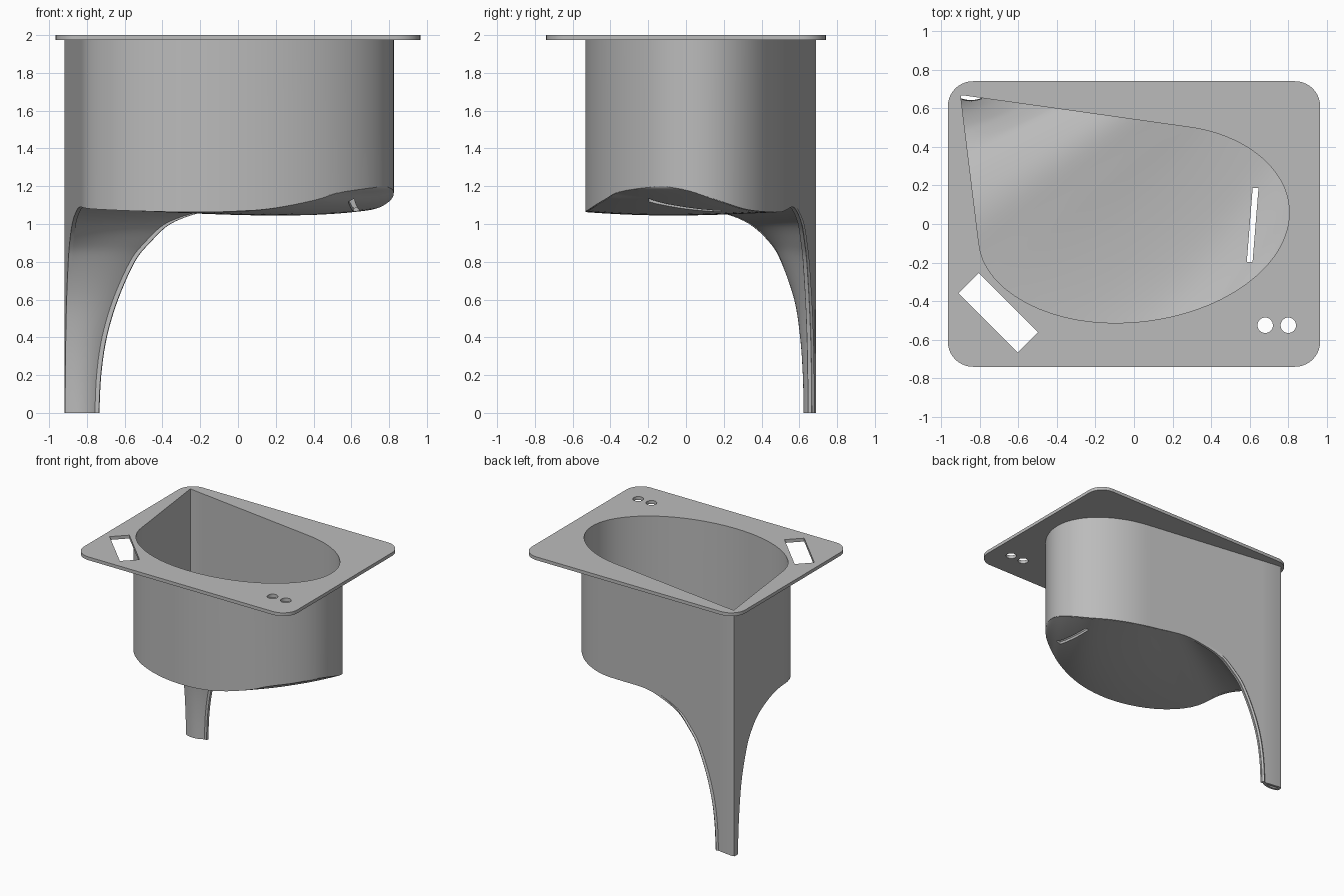
import bpy, bmesh, math
from mathutils import Vector
from mathutils.geometry import interpolate_bezier

if "Cube" in bpy.data.objects:
    bpy.data.objects.remove(bpy.data.objects["Cube"])

WALL = 0.02          # shell thickness
PLATE_Z = 1.973      # underside of the top plate
TOP = 2.0

grey = bpy.data.materials.new("plain_grey")
grey.use_nodes = True
grey.diffuse_color = (0.5, 0.5, 0.5, 1)
grey.node_tree.nodes["Principled BSDF"].inputs["Base Color"].default_value = (0.5, 0.5, 0.5, 1)


def make_object(name, verts, faces):
    mesh = bpy.data.meshes.new(name)
    mesh.from_pydata(verts, [], faces)
    mesh.materials.append(grey)
    obj = bpy.data.objects.new(name, mesh)
    bpy.context.collection.objects.link(obj)
    return obj


def add_thickness(obj, amount, offset=-1):
    mod = obj.modifiers.new("thickness", 'SOLIDIFY')
    mod.thickness, mod.offset, mod.use_even_offset = amount, offset, True


def finish(obj):
    """Apply the modifiers and shade smooth, keeping sharp edges."""
    bpy.ops.object.select_all(action='DESELECT')
    obj.select_set(True)
    bpy.context.view_layer.objects.active = obj
    bpy.ops.object.convert(target='MESH')
    bpy.ops.object.shade_smooth_by_angle(angle=math.radians(35))


def bezier(a, ha, hb, b, n=24):
    return interpolate_bezier(*[Vector((*p, 0)) for p in (a, ha, hb, b)], n)


def along(path, dist):
    """Point at an arc length along a polyline."""
    for a, b in zip(path, path[1:]):
        step = (b - a).length
        if dist <= step:
            return a.lerp(b, dist / step) if step else a.copy()
        dist -= step
    return path[-1].copy()


def length(path):
    return sum((b - a).length for a, b in zip(path, path[1:]))


def catmull(points, sub):
    out = []
    for i in range(len(points) - 1):
        p0, p1 = points[max(i - 1, 0)], points[i]
        p2, p3 = points[i + 1], points[min(i + 2, len(points) - 1)]
        for k in range(sub):
            t = k / sub
            out.append(0.5 * (2 * p1 + (p2 - p0) * t + (2 * p0 - 5 * p1 + 4 * p2 - p3) * t ** 2
                              + (3 * p1 - p0 - 3 * p2 + p3) * t ** 3))
    return out + [points[-1]]


# Basin outline: two paths leave the spout corner and meet at the far end
corner = Vector((-0.922, 0.692, 0))
back_arc = bezier((0.3, 0.52), (0.58, 0.48), (0.825, 0.3), (0.825, 0.06))
front_arc = bezier((0.825, 0.06), (0.825, -0.26), (0.4, -0.533), (-0.1, -0.533), 40)
side_arc = bezier((-0.1, -0.533), (-0.48, -0.533), (-0.79, -0.35), (-0.822, -0.12))
far = 8
back_path = [corner] + back_arc + front_arc[1:far + 1]
left_path = [corner] + side_arc[::-1] + front_arc[far:-1][::-1]

# Stations: distance along left path, height there, distance along back path, height there
stations = [(0.055, 0, 0.19, 0), (0.065, 0.2, 0.20, 0.2), (0.085, 0.4, 0.23, 0.4),
            (0.12, 0.6, 0.29, 0.6), (0.19, 0.8, 0.38, 0.8), (0.25, 0.9, 0.46, 0.9),
            (0.36, 1.0, 0.57, 1.0), (0.51, 1.06, 0.73, 1.06), (0.69, 1.09, 0.9, 1.09),
            (0.95, 1.08, 1.15, 1.075), (1.3, 1.068, 1.35, 1.063), (1.65, 1.063, 1.55, 1.065),
            (1.95, 1.078, 1.72, 1.08), (2.22, 1.125, 1.88, 1.125), (2.4, 1.17, 2.03, 1.175),
            (length(left_path) - 0.015, 1.2, length(back_path) - 0.015, 1.2)]
rungs = []
for s in catmull([Vector(s) for s in stations], 5):
    a, b = along(left_path, s[0]), along(back_path, s[2])
    a.z, b.z = s[1], s[3]
    rungs.append((a, b))

# Basin floor running down into the spout, as a ladder of cross curves
COLS = 18
verts, faces = [], []
for i, (a, b) in enumerate(rungs):
    fade = i / (len(rungs) - 1)
    out = Vector((b.y - a.y, a.x - b.x, 0)) * 0.15 * max(0, 1 - 2.5 * fade)
    sag = 0.022 * math.sin(math.pi * max(0, fade - 0.6) / 0.4)
    for j in range(COLS + 1):
        t = 0.01 + 0.98 * j / COLS
        hump = 4 * t * (1 - t)
        verts.append(a.lerp(b, t) + out * hump - Vector((0, 0, sag * hump)))
row = COLS + 1
for i in range(len(rungs) - 1):
    for j in range(COLS):
        k = i * row + j
        faces.append((k, k + 1, k + row + 1, k + row))
floor = make_object("basin_floor", verts, faces)
add_thickness(floor, WALL)

# Drain slot cut through the floor
bpy.ops.mesh.primitive_cube_add(size=1, location=(0.615, -0.005, 1.1), rotation=(0, 0, -0.08))
cutter = bpy.context.object
cutter.name = "slot_cutter"
cutter.scale = (0.03, 0.385, 0.4)
cutter.hide_render = True
cut = floor.modifiers.new("slot", 'BOOLEAN')
cut.operation, cut.object, cut.solver = 'DIFFERENCE', cutter, 'EXACT'
finish(floor)
bpy.data.objects.remove(cutter)

# Basin wall, following the floor edge up to the plate
left_tip, back_tip = along(left_path, 0.03), along(back_path, 0.03)
mid_tip = (left_tip + back_tip + 2 * corner) / 4
loop = [a for a, b in reversed(rungs)] + [left_tip, mid_tip, back_tip] + [b for a, b in rungs]
n = len(loop)
verts = loop + [Vector((p.x, p.y, PLATE_Z)) for p in loop]
faces = [(i, n + i, n + (i + 1) % n, (i + 1) % n) for i in range(n)]
wall = make_object("basin_wall", verts, faces)
add_thickness(wall, WALL)
finish(wall)


# Top plate with the basin opening, a slanted slot and two round holes
def inset(points, amount):
    flat = [Vector((p.x, p.y)) for p in points]
    result = []
    for i, p in enumerate(flat):
        d1 = (p - flat[i - 1]).normalized()
        d2 = (flat[(i + 1) % len(flat)] - p).normalized()
        m = Vector((d1.y + d2.y, -d1.x - d2.x)).normalized()
        result.append(p + m * amount / max(0.5, m.dot(Vector((d1.y, -d1.x)))))
    return result


def arc(cx, cy, r, start, end, steps):
    return [(cx + r * math.cos(start + (end - start) * k / steps),
             cy + r * math.sin(start + (end - start) * k / steps)) for k in range(steps + 1)]


border = []
for q, (sx, sy) in enumerate([(1, 1), (-1, 1), (-1, -1), (1, -1)]):
    border += arc(sx * 0.835, sy * 0.61, 0.13, q * math.pi / 2, (q + 1) * math.pi / 2, 10)
r = math.sqrt(0.5)
slot = [(-0.703 + (u + v) * r, -0.46 + (v - u) * r)
        for u, v in [(-0.217, -0.074), (0.217, -0.074), (0.217, 0.074), (-0.217, 0.074)]]
holes = [arc(x, -0.525, 0.04, 0, 2 * math.pi, 32)[:-1] for x in (0.68, 0.8)]

bm = bmesh.new()
edges = []
for ring in [border, inset(loop, WALL), slot] + holes:
    vs = [bm.verts.new((p[0], p[1], TOP)) for p in ring]
    edges += [bm.edges.new((vs[i - 1], vs[i])) for i in range(len(vs))]
bmesh.ops.triangle_fill(bm, edges=edges, use_beauty=True, normal=(0, 0, 1))
for f in bm.faces:
    f.normal_update()
    if f.normal.z < 0:
        f.normal_flip()
plate = make_object("top_plate", [], [])
bm.to_mesh(plate.data)
bm.free()
add_thickness(plate, TOP - PLATE_Z)
finish(plate)
